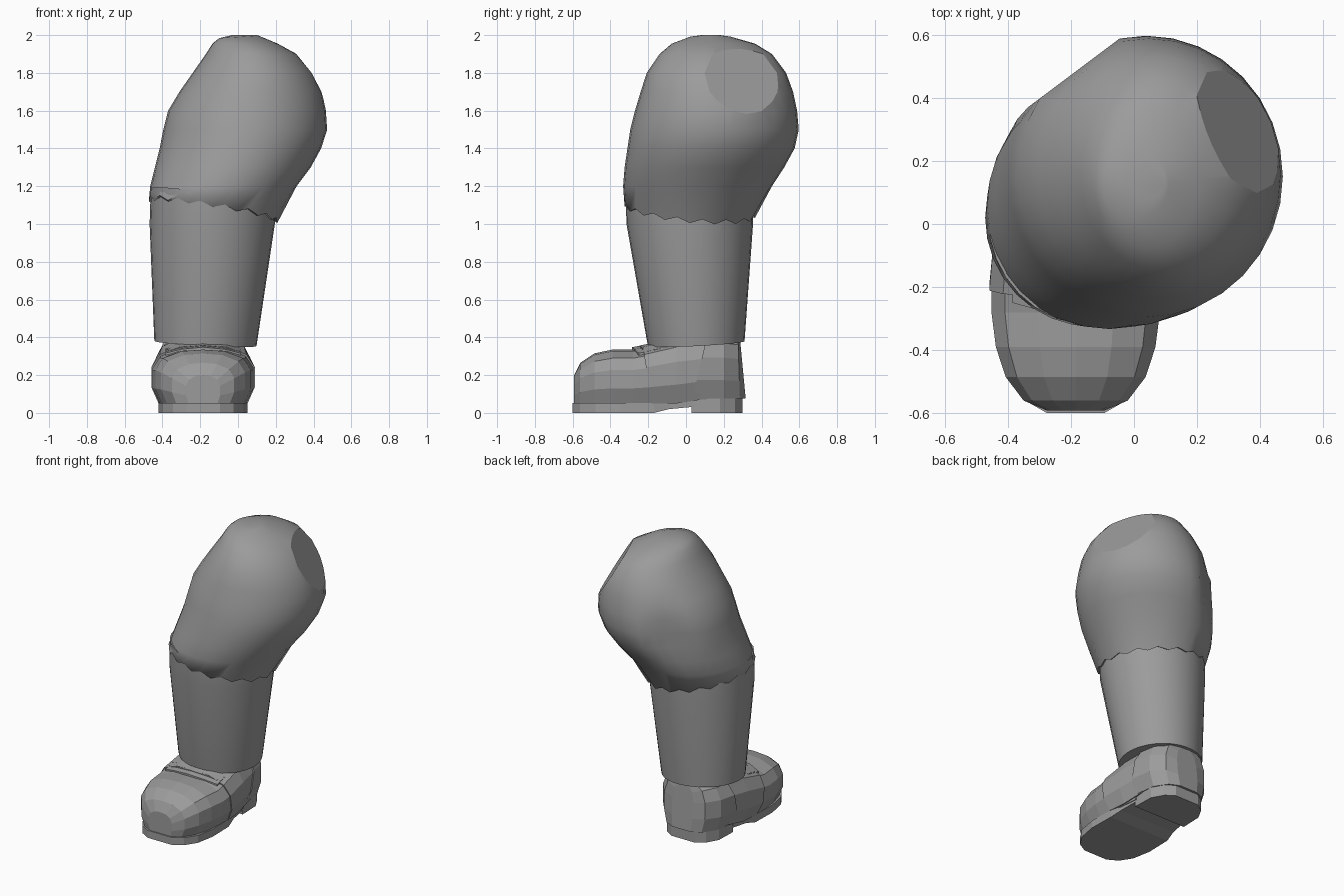
import bpy, bmesh, math
from mathutils import Vector

if "Cube" in bpy.data.objects:
    bpy.data.objects.remove(bpy.data.objects["Cube"])

CX = -0.185  # boot centre line
GREY = bpy.data.materials.new("dark_grey")
GREY.diffuse_color = (0.33, 0.33, 0.33, 1)
GREY.use_nodes = True
GREY.node_tree.nodes["Principled BSDF"].inputs["Base Color"].default_value = GREY.diffuse_color


def make(name, bm, smooth=None):
    bmesh.ops.recalc_face_normals(bm, faces=bm.faces[:])
    me = bpy.data.meshes.new(name)
    bm.to_mesh(me)
    bm.free()
    me.materials.append(GREY)
    ob = bpy.data.objects.new(name, me)
    bpy.context.collection.objects.link(ob)
    if smooth:
        bpy.ops.object.select_all(action='DESELECT')
        ob.select_set(True)
        bpy.context.view_layer.objects.active = ob
        bpy.ops.object.shade_smooth_by_angle(angle=math.radians(smooth))
    return ob


def loft(rings):
    bm = bmesh.new()
    vs = [[bm.verts.new(p) for p in r] for r in rings]
    n = len(vs[0])
    for a, b in zip(vs, vs[1:]):
        for i in range(n):
            j = (i + 1) % n
            bm.faces.new((a[i], a[j], b[j], b[i]))
    bm.faces.new(vs[0][::-1])
    bm.faces.new(vs[-1])
    return bm


def ellipse(x0, x1, y0, y1, zf, n=32):
    cx, cy, rx, ry = (x0 + x1) / 2, (y0 + y1) / 2, (x1 - x0) / 2, (y1 - y0) / 2
    out = []
    for i in range(n):
        t = 2 * math.pi * i / n
        x, y = cx + rx * math.cos(t), cy + ry * math.sin(t)
        over = max(0, -0.6 * x + 0.8 * y - 0.498)  # flattened back-left side
        x, y = x + 0.6 * over, y - 0.8 * over
        out.append((x, y, zf(x, y, i) if callable(zf) else zf))
    return out


# Thigh: stacked ovals with a slanted ragged hem
def hem(x, y, i):
    return 1.075 - 0.17 * (x + 0.12) - 0.09 * y + (0.012 if i % 2 else -0.012)


def crown(x, y, i):
    return 1.99 + 0.06 * x


bm = loft([
    ellipse(-0.40, 0.13, -0.25, 0.29, 1.06),
    ellipse(-0.472, 0.208, -0.325, 0.365, hem),
    ellipse(-0.465, 0.31, -0.333, 0.455, 1.2),
    ellipse(-0.44, 0.385, -0.325, 0.52, 1.3),
    ellipse(-0.415, 0.44, -0.31, 0.575, 1.4),
    ellipse(-0.395, 0.472, -0.295, 0.597, 1.5),
    ellipse(-0.37, 0.465, -0.27, 0.588, 1.6),
    ellipse(-0.31, 0.445, -0.24, 0.567, 1.7),
    ellipse(-0.24, 0.395, -0.208, 0.53, 1.8),
    ellipse(-0.17, 0.31, -0.14, 0.455, 1.9),
    ellipse(-0.135, 0.21, -0.075, 0.365, 1.955),
    ellipse(-0.10, 0.11, 0.02, 0.24, crown),
    ellipse(-0.03, 0.10, 0.08, 0.18, 2.0),
])
# flat round hip joint face
N = Vector((0.80, 0.33, 0.505)).normalized()
bmesh.ops.bisect_plane(bm, geom=bm.verts[:] + bm.edges[:] + bm.faces[:],
                       plane_co=Vector((0.34, 0.28, 1.76)), plane_no=N, clear_outer=True)
bmesh.ops.holes_fill(bm, edges=[e for e in bm.edges if e.is_boundary], sides=0)
thigh = make("thigh", bm, 60)
# keep the rim of the hip joint face crisp
rim = set()
for p in thigh.data.polygons:
    if len(p.vertices) > 6 and p.normal.dot(N) > 0.95:
        rim.update(tuple(sorted(k)) for k in p.edge_keys)
for e in thigh.data.edges:
    if tuple(sorted(e.vertices)) in rim:
        e.use_edge_sharp = True


# Lower leg: tapered tube with slightly tilted cuff, top tucked under the hem
def cuff(x, y, i):
    return 0.367 - 0.05 * (x + 0.17) + 0.05 * (y - 0.055)


def tuck(x, y, i):
    return 1.13 - 0.17 * (x + 0.12) - 0.09 * y


make("lower_leg", loft([
    ellipse(-0.443, 0.098, -0.202, 0.31, cuff),
    ellipse(-0.468, 0.195, -0.315, 0.355, 1.0),
    ellipse(-0.462, 0.198, -0.32, 0.357, tuck),
]), 40)

# Boot upper: cross-sections along y, flat faceted
PROFILE = [(0.86, 0), (1, 0.28), (1, 0.62), (0.84, 0.84), (0.45, 0.97)]


def section(y, w, top, bottom=0.05, lean=0.0):
    h = top - bottom
    right = [(CX + w * a, y + lean * b, bottom + h * b) for a, b in PROFILE]
    left = [(2 * CX - x, yy, z) for x, yy, z in right]
    return right + [(CX, y + lean, top)] + left[::-1]


make("boot_upper", loft([
    section(-0.592, 0.09, 0.20), section(-0.56, 0.165, 0.265),
    section(-0.485, 0.222, 0.315), section(-0.39, 0.253, 0.335),
    section(-0.28, 0.267, 0.335), section(-0.17, 0.268, 0.36),
    section(-0.05, 0.255, 0.41), section(0.08, 0.235, 0.42, 0.07),
    section(0.20, 0.215, 0.42, 0.08), section(0.28, 0.15, 0.41, 0.08, -0.01),
    section(0.31, 0.08, 0.39, 0.08, -0.03),
]))

# Raised side panel behind the vamp seam
make("quarter_panel", loft([
    section(-0.18, 0.274, 0.358, 0.05, -0.05), section(-0.05, 0.26, 0.405, 0.05),
    section(0.08, 0.239, 0.42, 0.07, 0.04),
]))

# Raised heel panel
make("heel_panel", loft([
    section(0.035, 0.25, 0.425, 0.075, 0.08), section(0.20, 0.223, 0.425, 0.075),
    section(0.285, 0.157, 0.415, 0.075, -0.01), section(0.316, 0.08, 0.39, 0.075, -0.03),
]))

# Lace straps: arched bands stepping up the instep
for k in range(3):
    y, z = -0.285 + 0.04 * k, 0.345 + 0.009 * k
    rings = []
    for s in (-1, -0.6, 0, 0.6, 1):
        x = CX + 0.2 * s
        zz = z - 0.032 * s * s
        yy = y + 0.035 * s * s
        rings.append([(x, yy, zz - 0.03), (x, yy + 0.036, zz - 0.03),
                      (x, yy + 0.036, zz + 0.01), (x, yy, zz + 0.003)])
    make("lace_strap_%d" % (k + 1), loft(rings))


# Sole and heel block
def slab(name, stations, top):
    make(name, loft([[(CX - w, y, b), (CX + w, y, b), (CX + w, y, top), (CX - w, y, top)]
                     for y, w, b in stations]))


slab("sole", [(-0.6, 0.09, 0), (-0.56, 0.16, 0), (-0.48, 0.212, 0), (-0.35, 0.236, 0),
              (-0.17, 0.232, 0), (-0.09, 0.215, 0.02), (0.04, 0.20, 0.032)], 0.052)
slab("heel_block", [(0.03, 0.2, 0), (0.18, 0.195, 0), (0.26, 0.15, 0), (0.3, 0.09, 0)], 0.082)
# arch filler between sole and upper
slab("arch", [(-0.15, 0.225, 0.045), (0.04, 0.205, 0.045)], 0.078)
